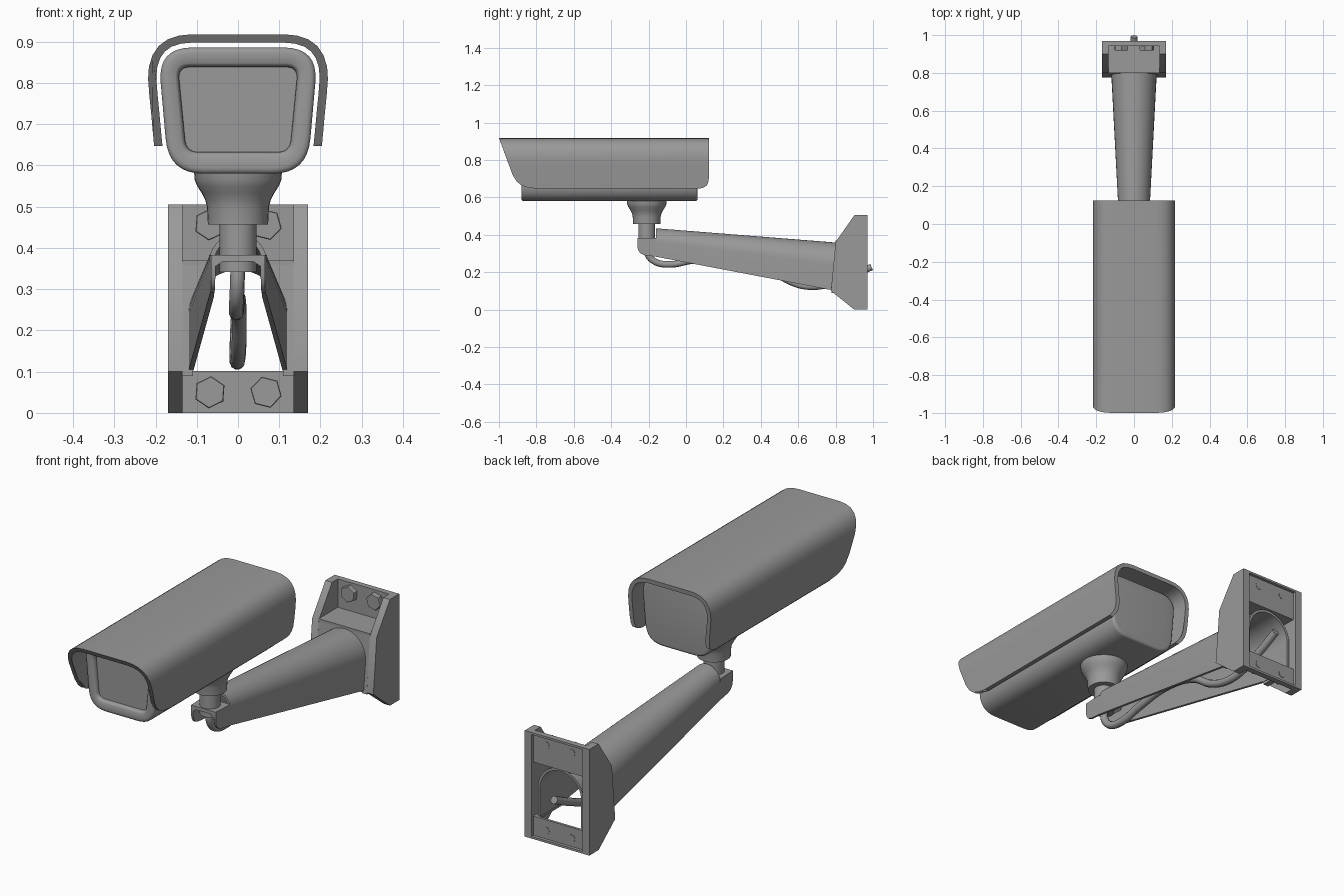
import bpy, bmesh, math
from mathutils import Vector

if "Cube" in bpy.data.objects:
    bpy.data.objects.remove(bpy.data.objects["Cube"])

# Dark grey paint shared by every part
paint = bpy.data.materials.new("dark_grey")
paint.diffuse_color = (0.32, 0.32, 0.32, 1)
paint.use_nodes = True
paint.node_tree.nodes["Principled BSDF"].inputs["Base Color"].default_value = paint.diffuse_color


def loft(name, rings, angle=35):
    """Skin a list of equal-length closed rings of 3D points and cap both ends."""
    bm = bmesh.new()
    vr = [[bm.verts.new(p) for p in r] for r in rings]
    n = len(vr[0])
    for a, b in zip(vr, vr[1:]):
        for i in range(n):
            bm.faces.new((a[i], a[(i + 1) % n], b[(i + 1) % n], b[i]))
    bm.faces.new(vr[0])
    bm.faces.new(vr[-1])
    bmesh.ops.recalc_face_normals(bm, faces=bm.faces)
    me = bpy.data.meshes.new(name)
    bm.to_mesh(me)
    bm.free()
    me.materials.append(paint)
    ob = bpy.data.objects.new(name, me)
    bpy.context.collection.objects.link(ob)
    smooth(ob, angle)
    return ob


def smooth(ob, angle=35):
    bpy.ops.object.select_all(action='DESELECT')
    ob.select_set(True)
    bpy.context.view_layer.objects.active = ob
    bpy.ops.object.shade_smooth_by_angle(angle=math.radians(angle))


def box(name, x0, x1, y0, y1, z0, z1):
    q = [(x0, z0), (x1, z0), (x1, z1), (x0, z1)]
    return loft(name, [[(x, y, z) for x, z in q] for y in (y0, y1)])


def rounded(corners, r, n=8):
    """Round the corners of a 2D polygon with quadratic curves."""
    out = []
    pts = [Vector(c) for c in corners]
    for i, p in enumerate(pts):
        a = p + (pts[i - 1] - p).normalized() * r
        b = p + (pts[(i + 1) % len(pts)] - p).normalized() * r
        for k in range(n + 1):
            t = k / n
            out.append(a * (1 - t) ** 2 + p * 2 * t * (1 - t) + b * t ** 2)
    return out


def trapezoid(wb, zb, wt, zt, r, y):
    return [(p.x, y, p.y) for p in rounded([(-wb, zb), (wb, zb), (wt, zt), (-wt, zt)], r)]


def lathe(name, profile, cx, cy, n=32):
    return loft(name, [[(cx + r * math.cos(2 * math.pi * i / n),
                         cy + r * math.sin(2 * math.pi * i / n), z) for i in range(n)]
                       for r, z in profile])


def interp(table, v):
    """Piecewise-linear lookup in an ascending table."""
    if v <= table[0][0]:
        return table[0][1]
    for (a, fa), (b, fb) in zip(table, table[1:]):
        if v <= b:
            return fa + (fb - fa) * (v - a) / (b - a)
    return table[-1][1]


# Camera housing: rounded rims, front opening recessed
def housing(inset, y):
    return trapezoid(0.168 - inset, 0.58 + inset, 0.195 - inset, 0.886 - inset,
                     0.085 - inset, y)


rim = [(0.014 * (1 - math.sin(a)), 0.012 * (1 - math.cos(a)))
       for a in (math.radians(d) for d in (0, 22, 45, 67, 90))]
loft("camera_housing", [
    trapezoid(0.125, 0.633, 0.145, 0.838, 0.03, -0.855),
    trapezoid(0.126, 0.632, 0.146, 0.839, 0.03, -0.868),
    trapezoid(0.129, 0.628, 0.150, 0.843, 0.033, -0.876),
    trapezoid(0.134, 0.622, 0.155, 0.848, 0.038, -0.88)] +
    [housing(i, -0.88 + d) for i, d in rim] +
    [housing(i, 0.062 - d) for i, d in rim[::-1]], 50)
loft("front_window", [trapezoid(0.126, 0.632, 0.146, 0.839, 0.03, y) for y in (-0.861, -0.853)])

# Sun hood: open shell whose front slants and whose lower corners are rounded
T = 0.02
half = [(0.203, 0.647), (0.204, 0.653), (0.205, 0.665), (0.207, 0.685), (0.210, 0.72),
        (0.215, 0.77), (0.218, 0.81), (0.216, 0.84), (0.207, 0.868), (0.192, 0.890),
        (0.170, 0.906), (0.142, 0.915), (0.11, 0.918)]
inner = []
for i, p in enumerate(half):
    d = (Vector(half[min(i + 1, 12)]) - Vector(half[max(i - 1, 0)])).normalized()
    inner.append((p[0] - d.y * T, p[1] + d.x * T))
inner[0] = (half[0][0] - T, half[0][1])
inner[-1] = (0.11, 0.918 - T)
mirror = lambda pts: [(-x, z) for x, z in pts]
shell = half + mirror(half)[::-1] + mirror(inner) + inner[::-1]
front = [(0.647, -0.80), (0.653, -0.845), (0.665, -0.88), (0.685, -0.905),
         (0.72, -0.927), (0.81, -0.96), (0.918, -1.0)]
back = [(0.647, 0.07), (0.653, 0.095), (0.665, 0.112), (0.685, 0.12), (0.72, 0.124)]
loft("sun_hood", [[(x, interp(t, z), z) for x, z in shell] for t in (front, back)])

# Swivel neck and post under the housing
lathe("swivel_neck", [(0.107, 0.588), (0.105, 0.565), (0.099, 0.55), (0.088, 0.533),
                      (0.079, 0.515), (0.075, 0.498), (0.073, 0.457)], 0, -0.21)
lathe("swivel_post", [(0.045, 0.47), (0.045, 0.342)], 0, -0.21)


# Arm: tapering channel with an arched top, open underneath, running into the mount
def arch(w, spring, rise, bottom, n=20):
    return ([(w, bottom)] +
            [(w * math.cos(math.pi * i / n), spring + rise * math.sin(math.pi * i / n))
             for i in range(n + 1)] + [(-w, bottom)])


def channel(w, top, bottom, t=0.012):
    return arch(w, top - w, w, bottom) + arch(w - t, top - w, w - t, bottom)[::-1]


SLANT = lambda z: 0.775 + (z - 0.105) * 0.1
root = channel(0.12, 0.358, 0.103)
loft("arm", [[(x, -0.16, z) for x, z in channel(0.07, 0.435, 0.283)],
             [(x, SLANT(z) + 0.012, z) for x, z in root],
             [(x, 0.943, z) for x, z in root]])


# Flat-topped fork at the arm tip that carries the post
def fork(w, bottom, y):
    top, t, c = 0.383, 0.01, 0.018
    o = [(-w, bottom), (-w, top), (w, top), (w, bottom)]
    i = [(w - t, bottom), (w - t, top - t - c), (w - t - c, top - t - 0.006)]
    return [(x, y, z) for x, z in o + i + mirror(i)[::-1]]


loft("arm_tip", [fork(w, b, y) for w, b, y in (
    (0.065, 0.335, -0.26), (0.0653, 0.315, -0.254), (0.066, 0.30, -0.243),
    (0.067, 0.291, -0.22), (0.07, 0.283, -0.158))])

# Wall mount: two side cheeks
cheek = [(0.775, 0.1), (0.80, 0.362), (0.90, 0.505), (0.97, 0.505), (0.97, 0), (0.90, 0)]
for s, side in ((-1, "left"), (1, "right")):
    loft("mount_cheek_" + side, [[(s * x, y, z) for y, z in cheek] for x in (0.135, 0.17)])
    # Lower shelf is split by the cable opening
    box("mount_lower_shelf_" + side, min(s * 0.109, s * 0.136), max(s * 0.109, s * 0.136),
        0.777, 0.955, 0.09, 0.101)

# Mount front panel with the arched opening around the arm
panel = [(-0.136, 0.1), (-0.136, 0.362), (0.136, 0.362), (0.136, 0.1)] + \
    arch(0.109, 0.238, 0.109, 0.1)
loft("mount_front_panel", [[(x, SLANT(z) + d, z) for x, z in panel] for d in (0, 0.02)])

# Upper shelf, bolt plates with outer lips, and hexagonal bolts
box("mount_upper_shelf", -0.136, 0.136, 0.80, 0.955, 0.358, 0.37)
for label, z0, z1, zb, zl in (("upper", 0.36, 0.505, 0.457, 0.495),
                              ("lower", 0.0, 0.101, 0.05, 0.0)):
    box("mount_%s_plate" % label, -0.136, 0.136, 0.943, 0.955, z0, z1)
    box("mount_%s_lip" % label, -0.136, 0.136, 0.95, 0.97, zl, zl + 0.01)
    for k, xb in enumerate((-0.068, 0.068)):
        def disc(r, y, n, turn):
            return [(xb + r * math.cos(2 * math.pi * i / n + turn), y,
                     zb + r * math.sin(2 * math.pi * i / n + turn)) for i in range(n)]
        turn = 0.45 + 0.35 * k
        loft("bolt_head_%s_%d" % (label, k + 1),
             [disc(r, y, 6, turn) for r, y in ((0.037, 0.919), (0.039, 0.922), (0.039, 0.946))], 20)
        loft("bolt_end_%s_%d" % (label, k + 1), [disc(0.017, y, 16, 0) for y in (0.945, 0.957)])

# Cable hanging from the post, through the arm and out of the back
path = [(0, -0.21, 0.37), (-0.002, -0.208, 0.305), (-0.004, -0.17, 0.259),
        (-0.004, -0.09, 0.242), (-0.002, 0.03, 0.262), (0, 0.22, 0.28), (0.003, 0.42, 0.235),
        (0.002, 0.55, 0.153), (-0.001, 0.65, 0.124), (-0.003, 0.76, 0.134),
        (-0.002, 0.88, 0.177), (0, 0.992, 0.228)]
cu = bpy.data.curves.new("cable", 'CURVE')
cu.dimensions = '3D'
cu.bevel_depth = 0.018
cu.bevel_resolution = 3
cu.use_fill_caps = True
cu.materials.append(paint)
sp = cu.splines.new('BEZIER')
sp.resolution_u = 8
sp.bezier_points.add(len(path) - 1)
for bp, p in zip(sp.bezier_points, path):
    bp.co = p
    bp.handle_left_type = bp.handle_right_type = 'AUTO'
cable = bpy.data.objects.new("cable", cu)
bpy.context.collection.objects.link(cable)
bpy.ops.object.select_all(action='DESELECT')
cable.select_set(True)
bpy.context.view_layer.objects.active = cable
bpy.ops.object.convert(target='MESH')
smooth(bpy.context.view_layer.objects.active, 40)
